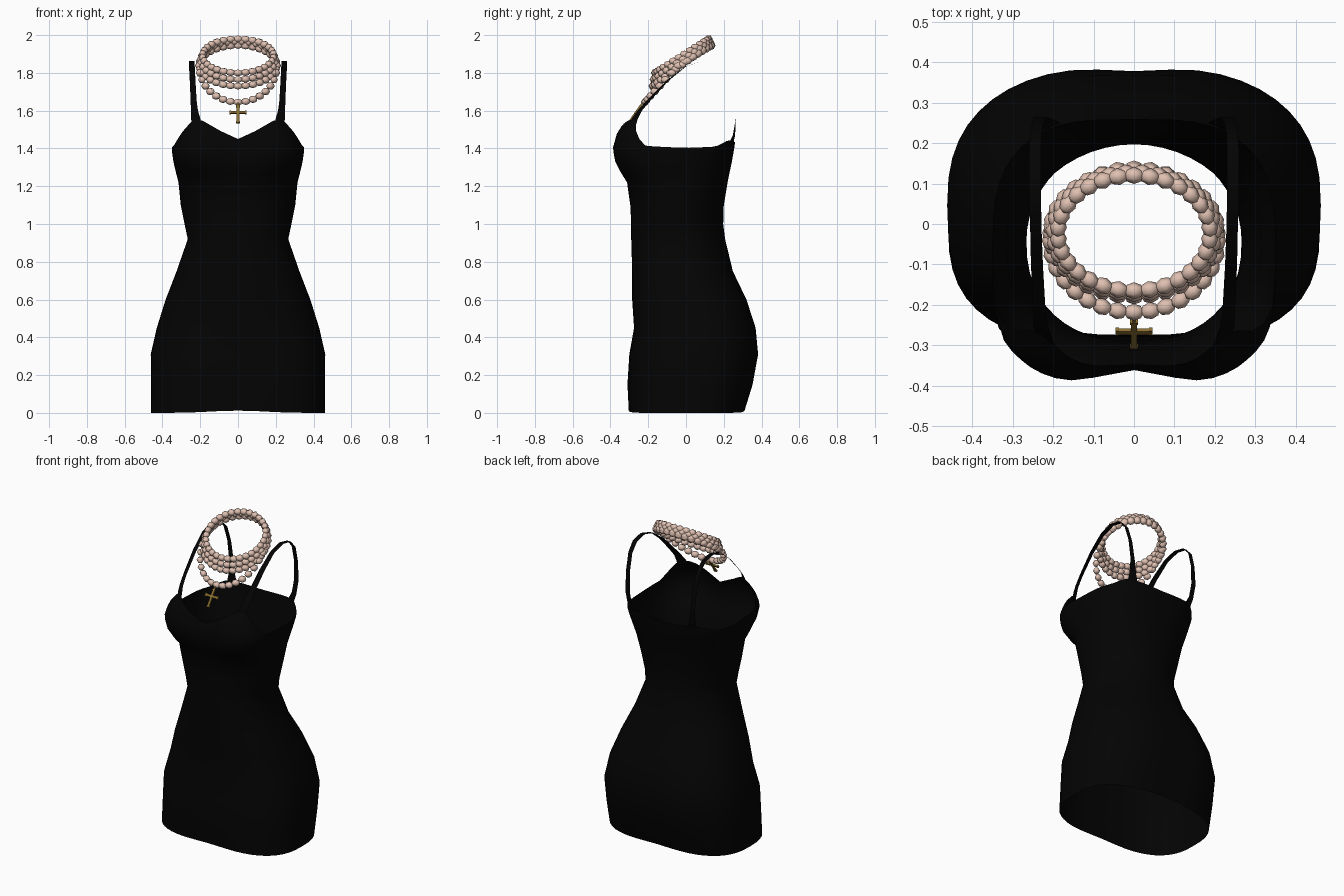
import bpy, bmesh, math
from mathutils import Vector, Matrix

cube = bpy.data.objects.get("Cube")
if cube:
    bpy.data.objects.remove(cube, do_unlink=True)


def material(name, rgb):
    mat = bpy.data.materials.new(name)
    mat.use_nodes = True
    mat.diffuse_color = (*rgb, 1)
    mat.node_tree.nodes["Principled BSDF"].inputs["Base Color"].default_value = (*rgb, 1)
    return mat


black = material("black fabric", (0.001, 0.001, 0.001))
blush = material("blush pearl", (0.74, 0.53, 0.44))
gold = material("antique gold", (0.26, 0.16, 0.03))


def finish(bm, name, mat, smooth_angle=None):
    bmesh.ops.recalc_face_normals(bm, faces=bm.faces)
    mesh = bpy.data.meshes.new(name)
    bm.to_mesh(mesh)
    bm.free()
    obj = bpy.data.objects.new(name, mesh)
    bpy.context.collection.objects.link(obj)
    mesh.materials.append(mat)
    if smooth_angle:
        bpy.ops.object.select_all(action="DESELECT")
        obj.select_set(True)
        bpy.context.view_layer.objects.active = obj
        bpy.ops.object.shade_smooth_by_angle(angle=math.radians(smooth_angle))


def sample(table, key):
    """Linear interpolation of rows whose first entry is the key."""
    for low, high in zip(table, table[1:]):
        if key <= high[0]:
            t = max(0, (key - low[0]) / (high[0] - low[0]))
            return [a + (b - a) * t for a, b in zip(low[1:], high[1:])]
    return list(table[-1][1:])


# Body sections: height, half width, front y, back y,
# front squareness, back squareness, front dent, back dent
SECTIONS = [
    (0.00, .46, -.303, .31, 2.8, 2.7, 0, 0),
    (0.15, .46, -.31, .36, 2.7, 2.6, 0, .01),
    (0.31, .462, -.30, .392, 2.7, 2.5, 0, .014),
    (0.45, .43, -.275, .38, 2.6, 2.4, 0, .014),
    (0.60, .383, -.285, .33, 2.5, 2.2, 0, .01),
    (0.75, .325, -.285, .248, 2.4, 2.1, 0, 0),
    (0.92, .266, -.29, .207, 2.3, 2, 0, 0),
    (1.00, .283, -.29, .197, 2.3, 1.95, 0, 0),
    (1.10, .303, -.295, .20, 2.4, 2.1, 0, 0),
    (1.22, .315, -.312, .22, 2.6, 2.4, 0, 0),
    (1.27, .328, -.355, .23, 2.8, 2.6, .015, 0),
    (1.33, .342, -.389, .243, 3.1, 2.8, .03, 0),
    (1.40, .352, -.402, .255, 3.3, 3.1, .04, 0),
    (1.48, .325, -.383, .267, 3.3, 3.2, .045, 0),
    (1.53, .295, -.35, .27, 3.2, 3.2, .03, 0),
    (1.56, .28, -.325, .27, 3.2, 3.2, .02, 0),
]
# Upper edge: angle from front centre, height
EDGE = [(0, 1.45), (7.5, 1.492), (15, 1.515), (22.5, 1.532), (32, 1.55), (47, 1.552),
        (54, 1.53), (65, 1.46), (75, 1.415), (95, 1.403), (125, 1.41), (142, 1.44),
        (150, 1.442), (180, 1.43)]
SEGMENTS = 48


def body_point(angle, z):
    w, front, back, n_front, n_back, dent_f, dent_b = sample(SECTIONS, z)
    s, c = math.sin(angle), math.cos(angle)
    n = n_front if c > 0 else n_back
    x = math.copysign(w * abs(s) ** (2 / n), s)
    mid, depth = (front + back) / 2, (back - front) / 2
    y = mid - math.copysign(depth * abs(c) ** (2 / n), c)
    crease = math.exp(-(x / .12) ** 2)
    y += crease * (dent_f if c > 0 else -dent_b)
    return Vector((x, y, z))


def edge_height(angle):
    degrees = math.degrees(angle)
    return sample(EDGE, min(degrees, 360 - degrees))[0]


# Dress body: lofted open tube with a shaped neckline
bm = bmesh.new()
angles = [math.tau * i / SEGMENTS for i in range(SEGMENTS)]
chest = 1.33
rings = [[bm.verts.new(body_point(a, row[0])) for a in angles]
         for row in SECTIONS if row[0] <= chest]
for t in (.2, .4, .6, .8, 1):
    rings.append([bm.verts.new(body_point(a, chest + (edge_height(a) - chest) * t))
                  for a in angles])
for vert in rings[0]:
    vert.co.z += .012 * math.exp(-(vert.co.x / .2) ** 2)
for lower, upper in zip(rings, rings[1:]):
    for i in range(SEGMENTS):
        j = (i + 1) % SEGMENTS
        bm.faces.new((lower[i], lower[j], upper[j], upper[i]))
finish(bm, "dress_body", black, 60)

# Shoulder straps: ribbon path as x, y, z, half width, twist of the outer edge in y
STRAP = [(.22, -.285, 1.525, .026, .02), (.224, -.27, 1.56, .024, .016),
         (.23, -.245, 1.6, .018, .012), (.235, -.2, 1.652, .016, .01),
         (.24, -.1, 1.757, .015, .006), (.243, 0, 1.835, .014, .002),
         (.245, .09, 1.862, .015, 0), (.245, .17, 1.845, .015, 0),
         (.243, .22, 1.79, .014, 0), (.238, .25, 1.69, .014, 0),
         (.232, .264, 1.56, .016, 0), (.222, .254, 1.47, .02, -.006),
         (.21, .238, 1.425, .028, -.012)]
for side, label in ((1, "left"), (-1, "right")):
    bm = bmesh.new()
    pairs = [[bm.verts.new((side * (x + e * half), y + e * twist, z)) for e in (-1, 1)]
             for x, y, z, half, twist in STRAP]
    for (a, b), (c, d) in zip(pairs, pairs[1:]):
        bm.faces.new((a, b, d, c))
    finish(bm, label + "_strap", black, 60)


# Bead strands: tilted ellipses of low-poly beads, optionally sagging at the front
def strand(name, count, half_x, front, back, droop=0):
    bm = bmesh.new()
    front, back = Vector((0, *front)), Vector((0, *back))
    centre, reach = (front + back) / 2, (front - back) / 2
    for i in range(count):
        a = math.tau * i / count
        place = centre + reach * math.cos(a) + Vector((half_x * math.sin(a), 0, 0))
        place.z -= droop * max(0, math.cos(a))
        turn = Matrix.Rotation(a, 4, "Z") @ Matrix.Rotation(math.pi / 2, 4, "Y")
        stretch = Matrix.Diagonal((1, 1, 1.15, 1))
        bmesh.ops.create_uvsphere(bm, u_segments=6, v_segments=4, radius=.021,
                                  matrix=Matrix.Translation(place) @ turn @ stretch)
    finish(bm, name, blush, 70)


strand("upper_bead_strand", 30, .188, (-.165, 1.80), (.12, 1.98))
strand("middle_bead_strand", 31, .198, (-.172, 1.765), (.127, 1.967))
strand("lower_bead_strand", 32, .206, (-.178, 1.73), (.133, 1.953))
strand("long_bead_strand", 32, .207, (-.218, 1.73), (.136, 1.945), .085)

# Cross pendant: bars with flared tips and a hanging loop
bm = bmesh.new()
tilt = Matrix.Translation((0, -.266, 1.59)) @ Matrix.Rotation(math.radians(-35), 4, "X")


def block(place, size):
    bmesh.ops.create_cube(bm, size=1, matrix=tilt @ Matrix.Translation(place)
                          @ Matrix.Diagonal((*size, 1)))


block((0, 0, -.012), (.014, .01, .105))
block((0, 0, 0), (.084, .01, .014))
for tip in ((.041, 0, 0), (-.041, 0, 0)):
    block(tip, (.009, .011, .02))
for tip in ((0, 0, .04), (0, 0, -.063)):
    block(tip, (.02, .011, .009))
block((0, 0, .053), (.008, .008, .024))
finish(bm, "cross_pendant", gold)
